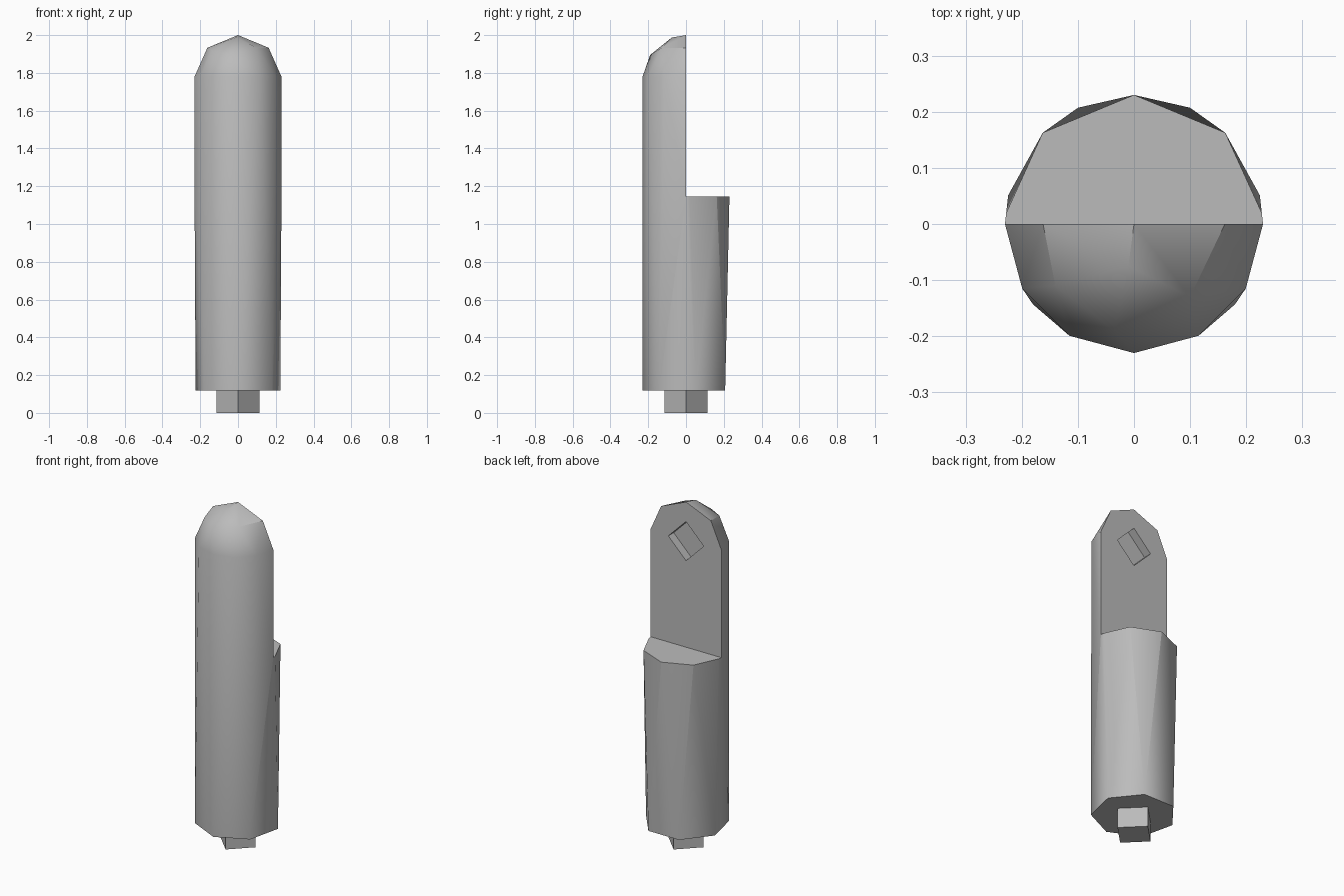
import bpy
import bmesh
from math import sin, cos, radians, sqrt
from mathutils import Matrix

cube = bpy.data.objects.get("Cube")
if cube:
    bpy.data.objects.remove(cube, do_unlink=True)

R, BASE, SHELF, DOME = 0.23, 0.118, 1.146, 1.77

grey = bpy.data.materials.new("plain_grey")
grey.use_nodes = True
COLOUR = (0.5, 0.5, 0.5, 1)
grey.diffuse_color = COLOUR
grey.node_tree.nodes["Principled BSDF"].inputs["Base Color"].default_value = COLOUR


def make_object(name, bm):
    bmesh.ops.recalc_face_normals(bm, faces=bm.faces)
    mesh = bpy.data.meshes.new(name)
    bm.to_mesh(mesh)
    bm.free()
    mesh.materials.append(grey)
    obj = bpy.data.objects.new(name, mesh)
    bpy.context.collection.objects.link(obj)
    return obj


def box(name, size, centre, turn=Matrix()):
    bm = bmesh.new()
    bmesh.ops.create_cube(bm, size=1, matrix=Matrix.Translation(centre) @ turn @ Matrix.Diagonal((*size, 1)))
    return make_object(name, bm)


def arc(start, step, count, z):
    angles = [radians(start + step * i) for i in range(count)]
    return [(R * cos(a), R * sin(a), z) for a in angles]


def on_dome(x, y):
    return (x, y, DOME + sqrt(R * R - x * x - y * y))


# Body: seven-sided foot, half octagon at the shelf, rounded top
points = arc(-90, 360 / 7, 7, BASE)
points += arc(0, 45, 5, SHELF + 0.002)
points += arc(180, 30, 7, DOME + 0.01)
points += [(x, 0, DOME + z) for x, z in ((-0.162, 0.163), (0, R), (0.162, 0.163))]
points += [on_dome(x, y) for x, y in ((-0.14, -0.11), (-0.035, -0.19), (0.1, -0.13), (-0.01, -0.075))]
bm = bmesh.new()
for p in points:
    bm.verts.new(p)
hull = bmesh.ops.convex_hull(bm, input=bm.verts)
bmesh.ops.delete(bm, geom=list({v for v in hull["geom_interior"] if isinstance(v, bmesh.types.BMVert)}), context="VERTS")
body = make_object("body", bm)

# Cutters: the upper back half, and a diamond socket in the flat face
side = 0.115 * sqrt(2)
cutters = [
    box("back_cutter", (1, 1, 1), (0, 0.5, SHELF + 0.5)),
    box("socket_cutter", (side, 0.1, side), (0, 0, DOME), Matrix.Rotation(radians(45), 4, "Y")),
]
for cutter in cutters:
    cut = body.modifiers.new(cutter.name, "BOOLEAN")
    cut.operation = "DIFFERENCE"
    cut.solver = "EXACT"
    cut.object = cutter
    cutter.hide_render = True
    cutter.hide_viewport = False

# Apply the cuts, then remove the cutters
bpy.context.view_layer.update()
result = body.evaluated_get(bpy.context.evaluated_depsgraph_get())
body.data = bpy.data.meshes.new_from_object(result)
body.modifiers.clear()
for cutter in cutters:
    bpy.data.objects.remove(cutter, do_unlink=True)

# Square peg under the foot
box("peg", (side, side, BASE + 0.01), (0, 0, (BASE + 0.01) / 2), Matrix.Rotation(radians(45), 4, "Z"))

# Soft shading with sharp edges kept
bpy.ops.object.select_all(action="DESELECT")
body.select_set(True)
bpy.context.view_layer.objects.active = body
bpy.ops.object.shade_smooth_by_angle(angle=radians(35))
